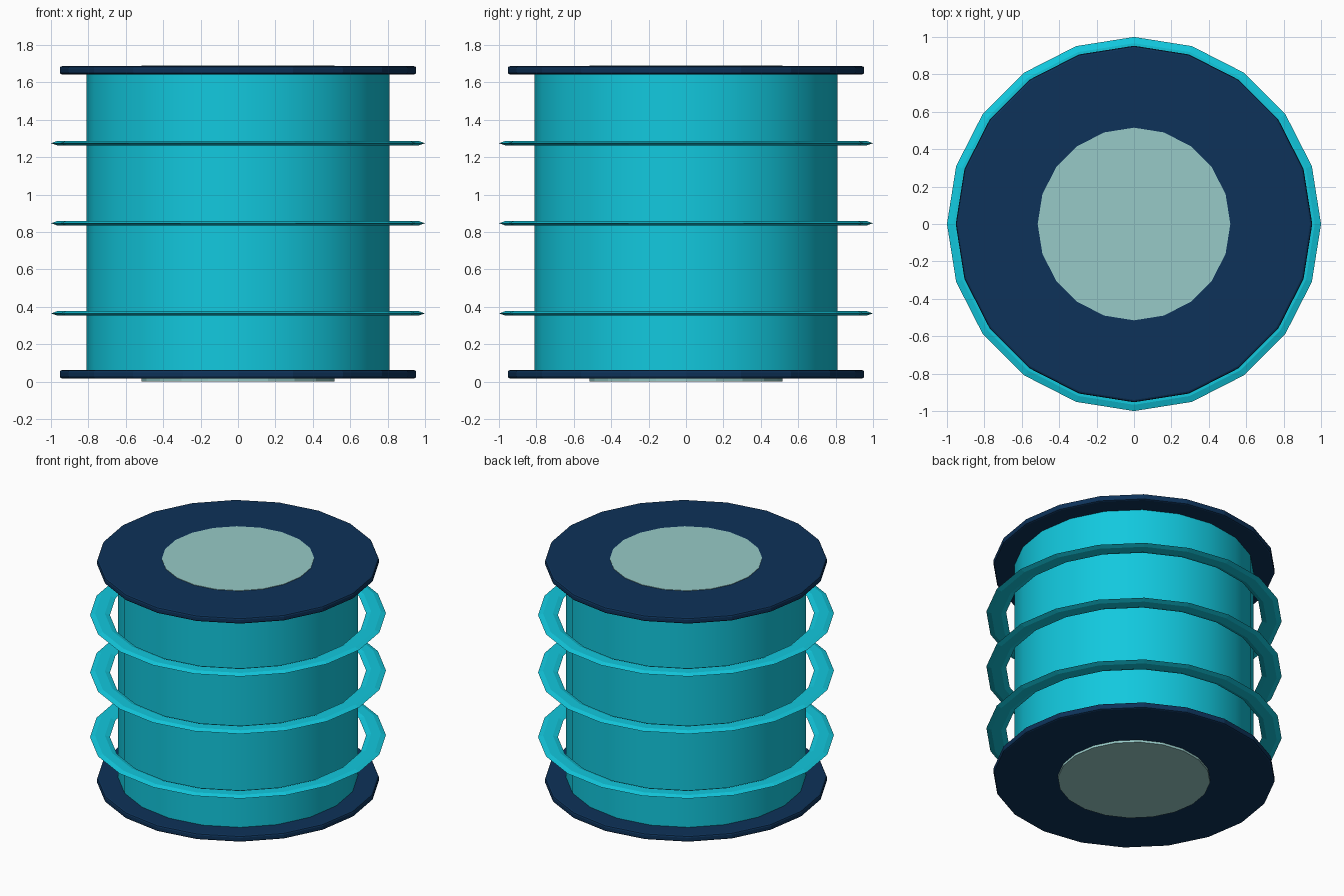
import bpy
import math

if "Cube" in bpy.data.objects:
    bpy.data.objects.remove(bpy.data.objects["Cube"])

SIDES = 20


def material(name, rgb):
    m = bpy.data.materials.new(name)
    m.diffuse_color = (*rgb, 1)
    m.use_nodes = True
    m.node_tree.nodes["Principled BSDF"].inputs["Base Color"].default_value = m.diffuse_color
    return m


cyan = material("cyan", (0.006, 0.58, 0.73))
navy = material("navy", (0.004, 0.032, 0.1))
pale = material("pale_green", (0.31, 0.59, 0.57))


def finish(name, mat):
    ob = bpy.context.object
    ob.name = name
    ob.data.materials.append(mat)
    bpy.ops.object.transform_apply(location=False, rotation=False, scale=True)
    return ob


def cylinder(name, radius, z0, z1, mat, bevel=0):
    bpy.ops.mesh.primitive_cylinder_add(vertices=SIDES, radius=radius, depth=z1 - z0,
                                        location=(0, 0, (z0 + z1) / 2))
    ob = finish(name, mat)
    if bevel:
        mod = ob.modifiers.new("rounded_rim", 'BEVEL')
        mod.width = bevel
        mod.segments = 2
        mod.limit_method = 'ANGLE'
        mod.angle_limit = math.radians(40)
    return ob


# Drum body, smooth around its side
cylinder("drum_body", 0.81, 0.04, 1.665, cyan)
bpy.ops.object.shade_smooth_by_angle(angle=math.radians(30))

# Inner core showing at both ends
cylinder("core", 0.515, 0.0, 1.69, pale)

# End flanges with softened rims
cylinder("bottom_flange", 0.953, 0.017, 0.062, navy, 0.012)
cylinder("top_flange", 0.953, 1.643, 1.687, navy, 0.012)

# Flattened hoops standing clear of the drum
for i, z in enumerate((0.365, 0.847, 1.275)):
    bpy.ops.mesh.primitive_torus_add(major_segments=SIDES, minor_segments=6,
                                     major_radius=0.933, minor_radius=0.067,
                                     location=(0, 0, z))
    bpy.context.object.scale.z = 0.2
    finish(f"hoop_{i + 1}", cyan)
